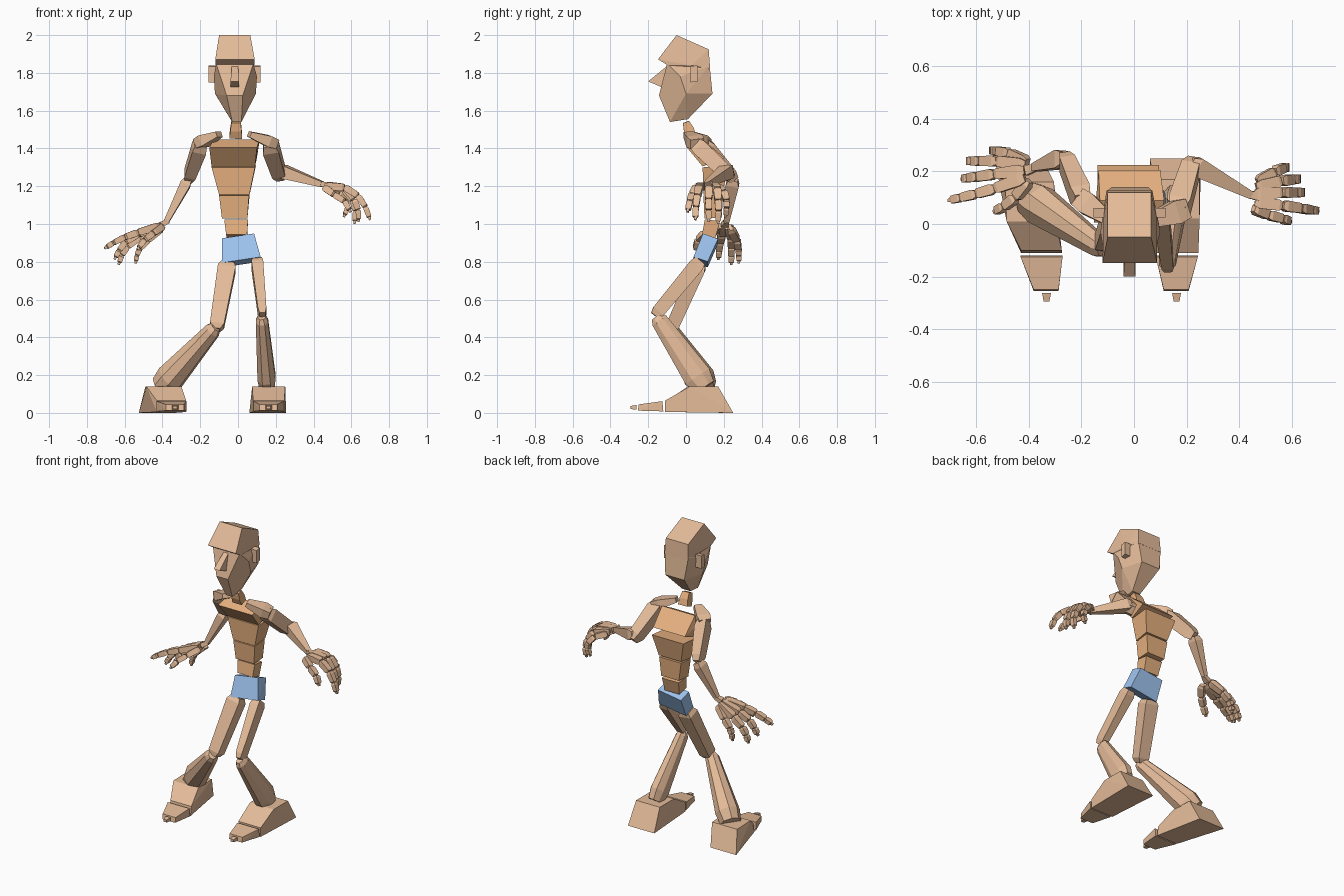
import bpy, bmesh
from mathutils import Vector as V


def material(name, col):
    m = bpy.data.materials.new(name)
    m.diffuse_color = (*col, 1)
    return m


SKIN = material("skin", (0.78, 0.50, 0.32))
TORSO = material("torso", (0.78, 0.43, 0.21))
BLUE = material("blue", (0.34, 0.54, 0.85))


def part(name, pieces, mat=SKIN):
    """One object made of convex faceted pieces (lists of points)."""
    out = bmesh.new()
    me = bpy.data.meshes.new(name)
    for pts in pieces:
        bm = bmesh.new()
        for p in pts:
            bm.verts.new(p)
        bmesh.ops.convex_hull(bm, input=bm.verts[:])
        bmesh.ops.delete(bm, geom=[v for v in bm.verts if not v.link_faces], context='VERTS')
        bmesh.ops.dissolve_limit(bm, angle_limit=0.03, verts=bm.verts[:], edges=bm.edges[:])
        bmesh.ops.recalc_face_normals(bm, faces=bm.faces[:])
        tmp = bpy.data.meshes.new("tmp")
        bm.to_mesh(tmp)
        bm.free()
        out.from_mesh(tmp)
        bpy.data.meshes.remove(tmp)
    out.to_mesh(me)
    out.free()
    me.materials.append(mat)
    ob = bpy.data.objects.new(name, me)
    bpy.context.collection.objects.link(ob)
    return ob


def pairs(rows, slope=0.0):
    """Left/right point pairs from rows (x0, x1, y, z), optionally tilted sideways."""
    return [(x, y, z + slope * x) for x0, x1, y, z in rows for x in (x0, x1)]


BOX = [(1, 1), (-1, 1), (-1, -1), (1, -1)]
HEX = [(1, .45), (.45, 1), (-.45, 1), (-1, .45), (-1, -.45), (-.45, -1), (.45, -1), (1, -.45)]


def seg(a, b, stations, side=(1, 0, 0), shape=BOX):
    """Tapered bar from a to b; stations are (t, width along side, depth)."""
    a, b = V(a), V(b)
    t = (b - a).normalized()
    u = V(side)
    u = (u - t * u.dot(t)).normalized()
    v = t.cross(u)
    return [a.lerp(b, k) + u * (w / 2 * i) + v * (d / 2 * j)
            for k, w, d in stations for i, j in shape]


# Head: overhanging cranium, face, nose and ears
part("cranium", [pairs([(-.10, .065, -.05, 2.0), (-.10, .065, .12, 1.925),
                        (-.12, .088, -.148, 1.872), (-.118, .086, -.10, 1.842),
                        (-.115, .085, .03, 1.84), (-.105, .07, .128, 1.82)])])
part("face", [pairs([(-.116, .082, -.10, 1.85), (-.075, .045, -.115, 1.79),
                     (-.06, .025, -.143, 1.68), (-.03, .018, -.085, 1.54),
                     (-.128, .10, -.03, 1.78), (-.122, .095, .0, 1.69),
                     (-.105, .07, .125, 1.84), (-.085, .055, .14, 1.69),
                     (-.04, .02, .01, 1.555)])])
part("nose", [pairs([(-.032, .0, -.09, 1.845), (-.04, .005, -.20, 1.755),
                     (-.04, .005, -.13, 1.725), (-.032, .0, -.10, 1.74)])])
for name, x0, x1 in (("right_ear", -.155, -.10), ("left_ear", .075, .12)):
    part(name, [pairs([(x0, x1, .025, 1.75), (x0, x1, .06, 1.755),
                       (x0, x1, .06, 1.84), (x0, x1, .025, 1.835)])])

# Neck, chest, ribs, belly, waist
part("neck", [seg((-.01, .0, 1.54), (-.012, .03, 1.46), [(0, .05, .035), (.5, .06, .055), (1, .068, .05)])], TORSO)
part("chest", [pairs([(-.152, .10, .005, 1.405), (-.13, .115, .09, 1.447),
                      (-.14, .09, .088, 1.305), (-.135, .10, .205, 1.35)])], TORSO)
part("ribs", [pairs([(-.14, .09, .088, 1.30), (-.138, .095, .225, 1.31),
                     (-.10, .06, .092, 1.155), (-.10, .065, .195, 1.17)])], TORSO)
part("belly", [pairs([(-.10, .058, .092, 1.15), (-.10, .062, .195, 1.16),
                      (-.085, .05, .098, 1.03), (-.08, .05, .19, 1.035)])], TORSO)
part("waist", [pairs([(-.073, .053, .10, 1.025), (-.07, .053, .18, 1.015),
                      (-.063, .048, .085, .945), (-.06, .048, .155, .925)])], TORSO)

# Pelvis, tilted sideways
part("pelvis", [pairs([(-.085, .085, .09, .937), (-.082, .088, .17, .908),
                       (-.085, .12, .04, .808), (-.082, .12, .115, .783)], .15)], BLUE)

# Collar bones and arms
part("left_collar", [seg((.06, .01, 1.475), (.2, .06, 1.425), [(0, .05, .03), (.7, .09, .06), (1, .075, .05)], (0, 1, 0))])
part("right_collar", [seg((-.10, .02, 1.475), (-.21, .10, 1.425), [(0, .05, .03), (.7, .085, .06), (1, .075, .05)], (.6, .8, 0))])
part("left_upper_arm", [seg((.165, .045, 1.43), (.225, .24, 1.245), [(0, .06, .06), (.15, .085, .085), (.85, .07, .08), (1, .04, .05)])])
part("right_upper_arm", [seg((-.195, .09, 1.43), (-.265, .255, 1.235), [(0, .06, .06), (.15, .075, .085), (.85, .06, .075), (1, .04, .05)])])
part("left_forearm", [seg((.215, .23, 1.285), (.445, .11, 1.21), [(0, .04, .05), (.1, .07, .075), (1, .03, .03)], (0, 0, 1))])
part("right_forearm", [seg((-.265, .25, 1.235), (-.378, .215, 1.015), [(0, .04, .05), (.12, .055, .07), (1, .028, .03)])])
part("left_wrist", [seg((.44, .11, 1.213), (.475, .108, 1.205), [(0, .025, .025), (1, .04, .03)], (0, 1, 0))])
part("right_wrist", [seg((-.37, .215, 1.015), (-.41, .205, .995), [(0, .025, .025), (1, .04, .03)], (0, 1, 0))])


def finger(name, joints, w):
    """Chain of tapered blocks with a small nub at the tip."""
    pieces = []
    for i, (a, b) in enumerate(zip(joints, joints[1:])):
        k = w * (1 - .1 * i)
        pieces.append(seg(a, b, [(0, k * .65, k * .6), (.2, k, k * .9), (.9, k * .9, k * .8), (1, k * .6, k * .6)], (0, 1, 0)))
    a, b = V(joints[-2]), V(joints[-1])
    pieces.append(seg(b, b + (b - a).normalized() * .014, [(0, .016, .016), (1, .012, .012)], (0, 1, 0)))
    part(name, pieces)


LEFT = [[(.455, .06, 1.195), (.51, .035, 1.155), (.565, .02, 1.12), (.59, .01, 1.075)],
        [(.46, .085, 1.20), (.565, .07, 1.195), (.635, .06, 1.15), (.675, .052, 1.09), (.695, .05, 1.035)],
        [(.46, .115, 1.205), (.565, .12, 1.195), (.615, .12, 1.13), (.637, .12, 1.075), (.638, .12, 1.025)],
        [(.465, .14, 1.205), (.56, .165, 1.185), (.605, .17, 1.125), (.622, .172, 1.07), (.618, .17, 1.015)],
        [(.47, .16, 1.195), (.535, .20, 1.17), (.572, .215, 1.125), (.58, .215, 1.085), (.565, .21, 1.05)]]
RIGHT = [[(-.40, .165, .985), (-.45, .10, .95), (-.495, .065, .915), (-.525, .05, .875)],
         [(-.415, .175, .99), (-.53, .135, .955), (-.60, .115, .93), (-.66, .10, .90), (-.695, .092, .878)],
         [(-.415, .205, .99), (-.53, .19, .945), (-.595, .18, .905), (-.63, .175, .86), (-.648, .172, .825)],
         [(-.41, .225, .985), (-.52, .24, .93), (-.585, .24, .88), (-.615, .24, .835), (-.628, .24, .797)],
         [(-.405, .235, .975), (-.475, .27, .915), (-.52, .278, .87), (-.535, .28, .835), (-.54, .28, .805)]]
for side, hand in (("left", LEFT), ("right", RIGHT)):
    for i, joints in enumerate(hand):
        finger(f"{side}_thumb" if i == 0 else f"{side}_finger_{i}", joints, .042 if i in (0, 4) else .046)

# Legs
part("left_thigh", [seg((.10, .075, .805), (.13, -.165, .515), [(0, .05, .06), (.08, .062, .08), (.92, .045, .07), (1, .03, .05)])])
part("right_thigh", [seg((-.055, .075, .79), (-.115, -.08, .44), [(0, .07, .06), (.07, .095, .08), (.93, .075, .07), (1, .04, .05)])])
part("left_shin", [seg((.125, -.155, .51), (.155, .10, .135), [(0, .04, .06), (.06, .065, .09), (.85, .095, .15), (1, .08, .115)], (1, 0, 0), HEX)])
part("right_shin", [seg((-.118, -.095, .455), (-.40, .10, .14), [(0, .05, .06), (.06, .08, .085), (.85, .14, .155), (1, .12, .12)], (1, .25, 0), HEX)])

# Feet with toe blocks
part("left_foot", [pairs([(.06, .255, .25, .0), (.075, .25, .17, .14), (.075, .25, .02, .14),
                          (.08, .245, -.11, .065), (.08, .245, -.11, .005)])])
part("right_foot", [pairs([(-.525, -.335, .22, .0), (-.49, -.305, .16, .14), (-.485, -.30, .01, .14),
                           (-.43, -.275, -.10, .065), (-.43, -.275, -.11, .005)])])
for name, x, yaw in (("left_toes", .163, 0), ("right_toes", -.352, .02)):
    part(name, [
        pairs([(x - .08, x + .08, -.125, .062), (x - .08, x + .08, -.12, .008),
               (x - .05 + yaw, x + .045 + yaw, -.25, .045), (x - .05 + yaw, x + .045 + yaw, -.255, .012)]),
        pairs([(x - .018 + yaw, x + .016 + yaw, -.262, .042), (x - .018 + yaw, x + .016 + yaw, -.262, .018),
               (x - .012 + yaw, x + .01 + yaw, -.295, .036), (x - .012 + yaw, x + .01 + yaw, -.295, .02)])])
